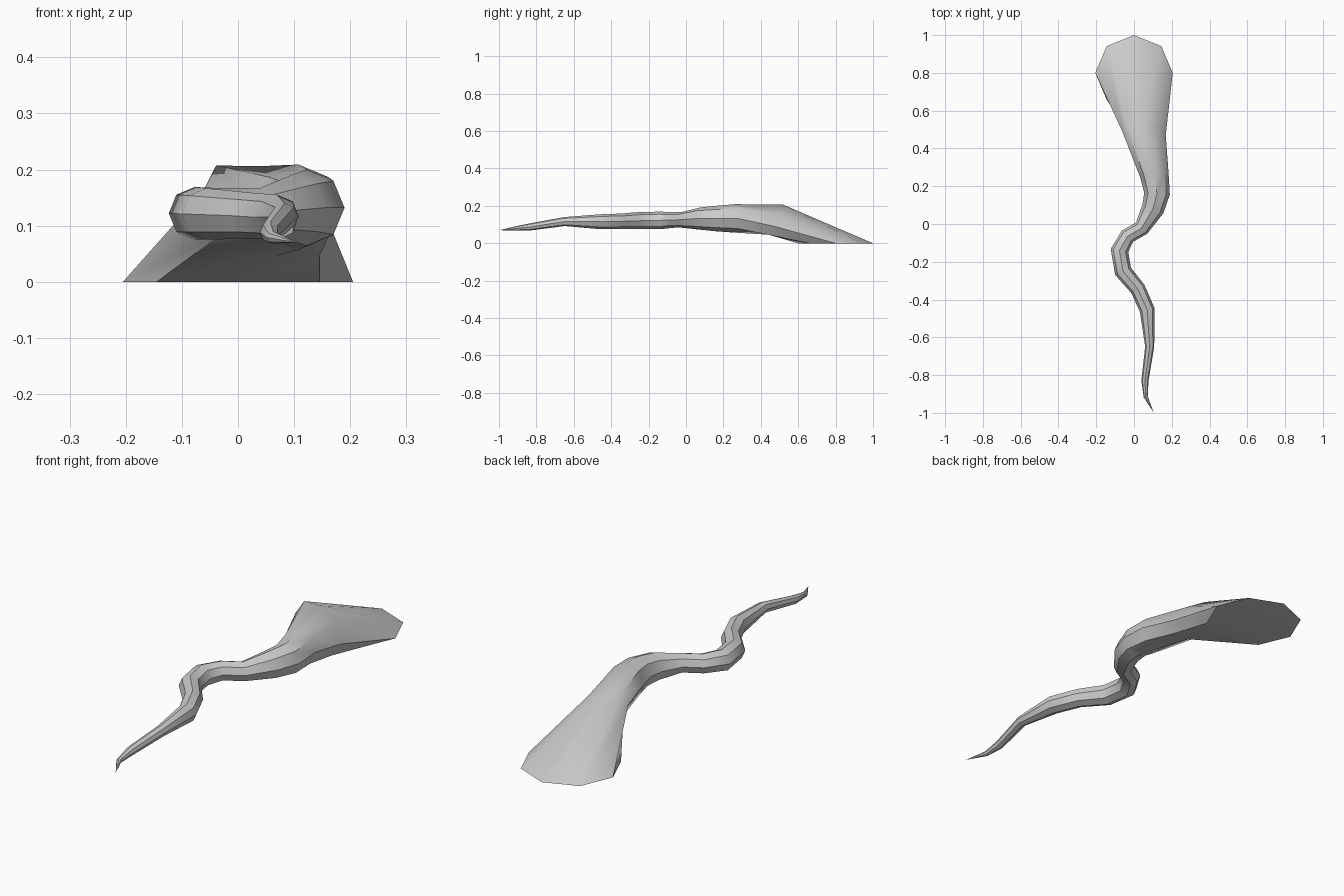
import bpy
import bmesh
import math
from mathutils import Vector

SIDES = 8
UP = Vector((0, 0, 1))

default_cube = bpy.data.objects.get("Cube")
if default_cube:
    bpy.data.objects.remove(default_cube, do_unlink=True)


def make_material(name, colour):
    material = bpy.data.materials.new(name)
    material.use_nodes = True
    material.diffuse_color = colour
    shader = material.node_tree.nodes["Principled BSDF"]
    shader.inputs["Base Color"].default_value = colour
    return material


def add_ring(mesh, centre, across, upward):
    """Adds one elliptical ring from its two half-axis vectors."""
    ring = []
    for index in range(SIDES):
        angle = math.tau * index / SIDES
        offset = across * math.cos(angle) + upward * math.sin(angle)
        ring.append(mesh.verts.new(centre + offset))
    return ring


def bridge(mesh, first, second):
    for index in range(SIDES):
        following = (index + 1) % SIDES
        mesh.faces.new((first[index], first[following],
                        second[following], second[index]))


# Winding centre line: x, y, z, radius, from the thick end to the tip
path = [
    (0, .8, 0, .2),
    (.053, .48, .126, .11),
    (.108, .26, .133, .076),
    (.122, .16, .132, .068),
    (.1, .08, .132, .06),
    (.04, -.022, .125, .042),
    (-.035, -.065, .125, .042),
    (-.077, -.14, .122, .047),
    (-.058, -.25, .121, .046),
    (.02, -.343, .118, .041),
    (.07, -.455, .115, .04),
    (.083, -.65, .116, .024),
    (.058, -.83, .088, .019),
    (.062, -.915, .079, .011),
]
tip_point = Vector((.105, -1, .07))
centres = [Vector(row[:3]) for row in path] + [tip_point]

# The flat base and the shoulder above it do not lie square to the path
special_axes = {
    0: (Vector((.205, 0, 0)), Vector((0, .2, 0))),
    1: (Vector((.115, -.01, -.035)), Vector((-.015, .04, .08))),
}

mesh = bmesh.new()
rings = []
for index, row in enumerate(path):
    if index in special_axes:
        across, upward = special_axes[index]
    else:
        before = (centres[index] - centres[index - 1]).normalized()
        after = (centres[index + 1] - centres[index]).normalized()
        heading = (before + after).normalized()
        side = UP.cross(heading).normalized()
        across = side * row[3]
        upward = heading.cross(side) * row[3]
    rings.append(add_ring(mesh, centres[index], across, upward))

for first, second in zip(rings, rings[1:]):
    bridge(mesh, first, second)

# Flat base cap and pointed tip
mesh.faces.new(rings[0])
tip = mesh.verts.new(tip_point)
for index in range(SIDES):
    mesh.faces.new((rings[-1][index], rings[-1][(index + 1) % SIDES], tip))

bmesh.ops.recalc_face_normals(mesh, faces=mesh.faces[:])
data = bpy.data.meshes.new("tentacle")
mesh.to_mesh(data)
mesh.free()
data.materials.append(make_material("light grey", (.6, .6, .6, 1)))

tentacle = bpy.data.objects.new("tentacle", data)
bpy.context.collection.objects.link(tentacle)
bpy.context.view_layer.objects.active = tentacle
tentacle.select_set(True)
bpy.ops.object.shade_smooth_by_angle(angle=math.radians(40))
